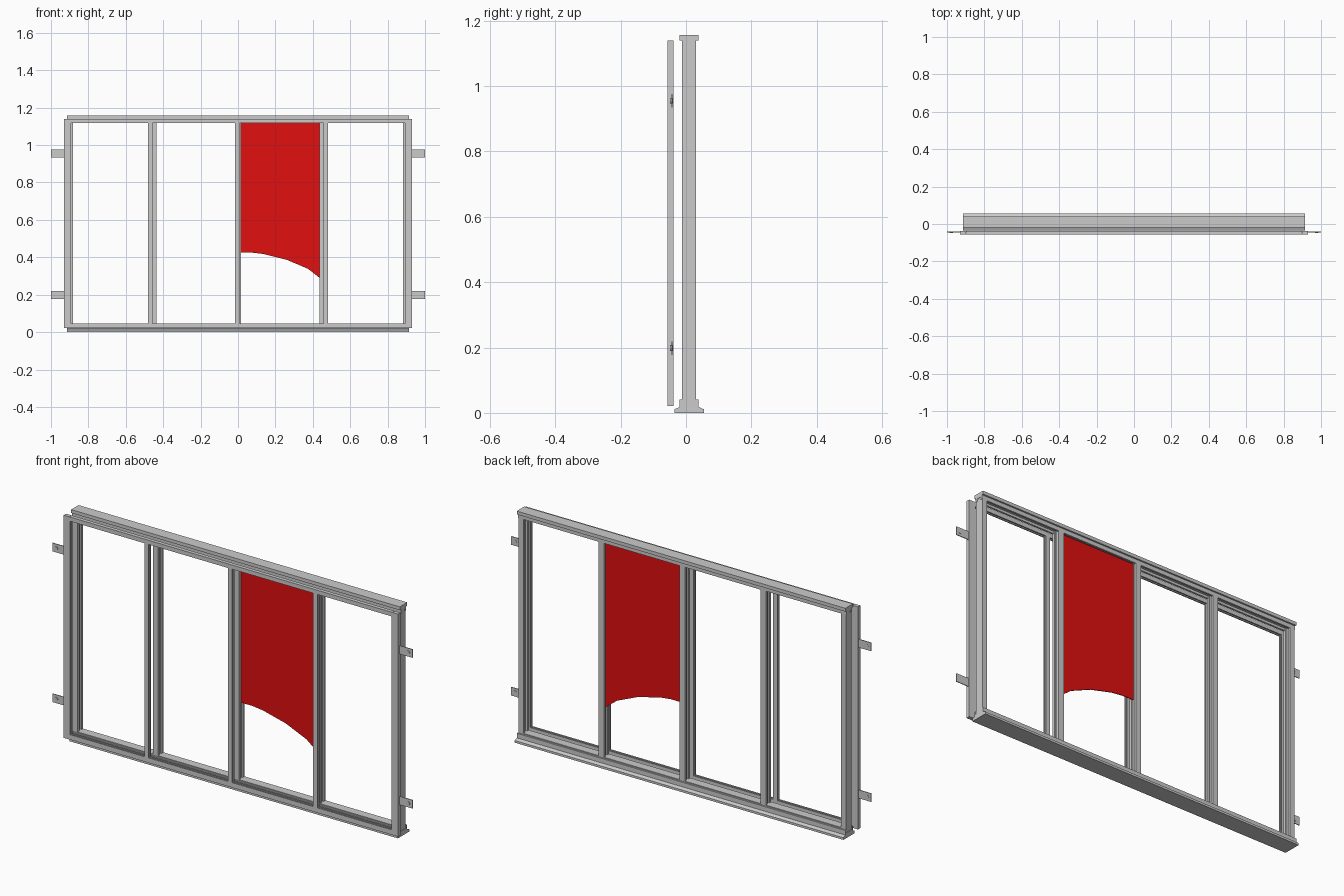
import bpy, bmesh
from mathutils import Vector

if "Cube" in bpy.data.objects:
    bpy.data.objects.remove(bpy.data.objects["Cube"])


def prism(name, pts, place, a, b):
    """Extrude a 2D outline from a to b; place(u, v, t) gives the 3D position."""
    bm = bmesh.new()
    lo = [bm.verts.new(Vector(place(u, v, a))) for u, v in pts]
    hi = [bm.verts.new(Vector(place(u, v, b))) for u, v in pts]
    bm.faces.new(lo)
    bm.faces.new(hi[::-1])
    n = len(pts)
    for i in range(n):
        j = (i + 1) % n
        bm.faces.new((lo[j], lo[i], hi[i], hi[j]))
    bmesh.ops.recalc_face_normals(bm, faces=bm.faces)
    me = bpy.data.meshes.new(name)
    bm.to_mesh(me)
    bm.free()
    ob = bpy.data.objects.new(name, me)
    bpy.context.collection.objects.link(ob)
    return ob


def along_x(u, v, t): return (t, u, v)      # outline in y, z
def along_z(u, v, t): return (u, v, t)      # outline in x, y
def along_y(u, v, t): return (u, t, v)      # outline in x, z


def rect(u0, v0, u1, v1):
    return [(u0, v0), (u1, v0), (u1, v1), (u0, v1)]


def channel(x_out, x_in, y0, y1, lip, depth):
    """Bar section with one glazing groove opening at x_in."""
    d = depth if x_in > x_out else -depth
    return [(x_out, y0), (x_in, y0), (x_in, y0 + lip), (x_in - d, y0 + lip),
            (x_in - d, y1 - lip), (x_in, y1 - lip), (x_in, y1), (x_out, y1)]


def h_bar(c, w, y0, y1, lip, depth):
    """Mullion section grooved on both sides."""
    l, r = c - w / 2, c + w / 2
    a, b = y0 + lip, y1 - lip
    return [(l, y0), (r, y0), (r, a), (r - depth, a), (r - depth, b), (r, b),
            (r, y1), (l, y1), (l, b), (l + depth, b), (l + depth, a), (l, a)]


# Back frame: sill with sloped foot and track groove
sill = [(-.035, 0), (.055, 0), (.055, .011), (.039, .018), (.039, .041),
        (.031, .041), (.031, .026), (-.012, .026), (-.012, .041),
        (-.02, .041), (-.02, .018), (-.035, .011)]
prism("sill", sill, along_x, -.913, .913)

# Back frame: head with wider cap and groove below
head = [(-.02, 1.157), (-.02, 1.14), (-.012, 1.14), (-.012, 1.12), (-.003, 1.12),
        (-.003, 1.132), (.022, 1.132), (.022, 1.12), (.031, 1.12), (.031, 1.14),
        (.039, 1.14), (.039, 1.157)]
prism("head", head, along_x, -.913, .913)

# Back frame bottom rail, jambs and mullions
prism("bottom_rail", rect(-.012, .02, .031, .046), along_x, -.9, .9)
for s, side in ((-1, "left"), (1, "right")):
    prism("jamb_" + side, channel(s * .91, s * .882, -.012, .031, .012, .01), along_z, .02, 1.142)
for x, tag in ((-.45, "left"), (0, "centre"), (.45, "right")):
    prism("mullion_" + tag, h_bar(x, .03, -.012, .031, .014, .007), along_z, .03, 1.135)

# Front frame: posts, rails and mullions
Y0, Y1 = -.057, -.038
for s, side in ((-1, "left"), (1, "right")):
    prism("screen_post_" + side, channel(s * .929, s * .893, Y0, Y1, .006, .006), along_z, .021, 1.139)
for x, tag in ((-.469, "left"), (-.004, "centre"), (.469, "right")):
    prism("screen_mullion_" + tag, h_bar(x, .023, Y0, Y1, .006, .004), along_z, .04, 1.122)


def along_x_swapped(u, v, t): return (t, v, u)


prism("screen_bottom_rail", channel(.021, .046, Y0, Y1, .006, .006), along_x_swapped, -.895, .895)
prism("screen_top_rail", channel(1.139, 1.118, Y0, Y1, .006, .006), along_x_swapped, -.895, .895)

# Fixing tabs with screw heads
for s, side in ((-1, "left"), (1, "right")):
    for z, lvl in ((.198, "lower"), (.955, "upper")):
        prism(f"tab_{side}_{lvl}", rect(s * .92, z - .021, s * 1.0, z + .021), along_y, -.045, -.041)
        bpy.ops.mesh.primitive_cylinder_add(vertices=16, radius=.009, depth=.009,
                                            location=(s * .978, -.0445, z), rotation=(1.5708, 0, 0))
        bpy.context.object.name = f"screw_{side}_{lvl}"

# Red sheet with curved torn lower edge
panel = prism("red_panel", [(.011, 1.125), (.011, .425), (.075, .425), (.135, .418), (.26, .387),
                            (.375, .338), (.439, .288), (.439, 1.125)], along_y, .007, .011)
red = bpy.data.materials.new("red")
red.diffuse_color = (.75, .005, .005, 1)
red.use_nodes = True
red.node_tree.nodes["Principled BSDF"].inputs["Base Color"].default_value = red.diffuse_color
panel.data.materials.append(red)
